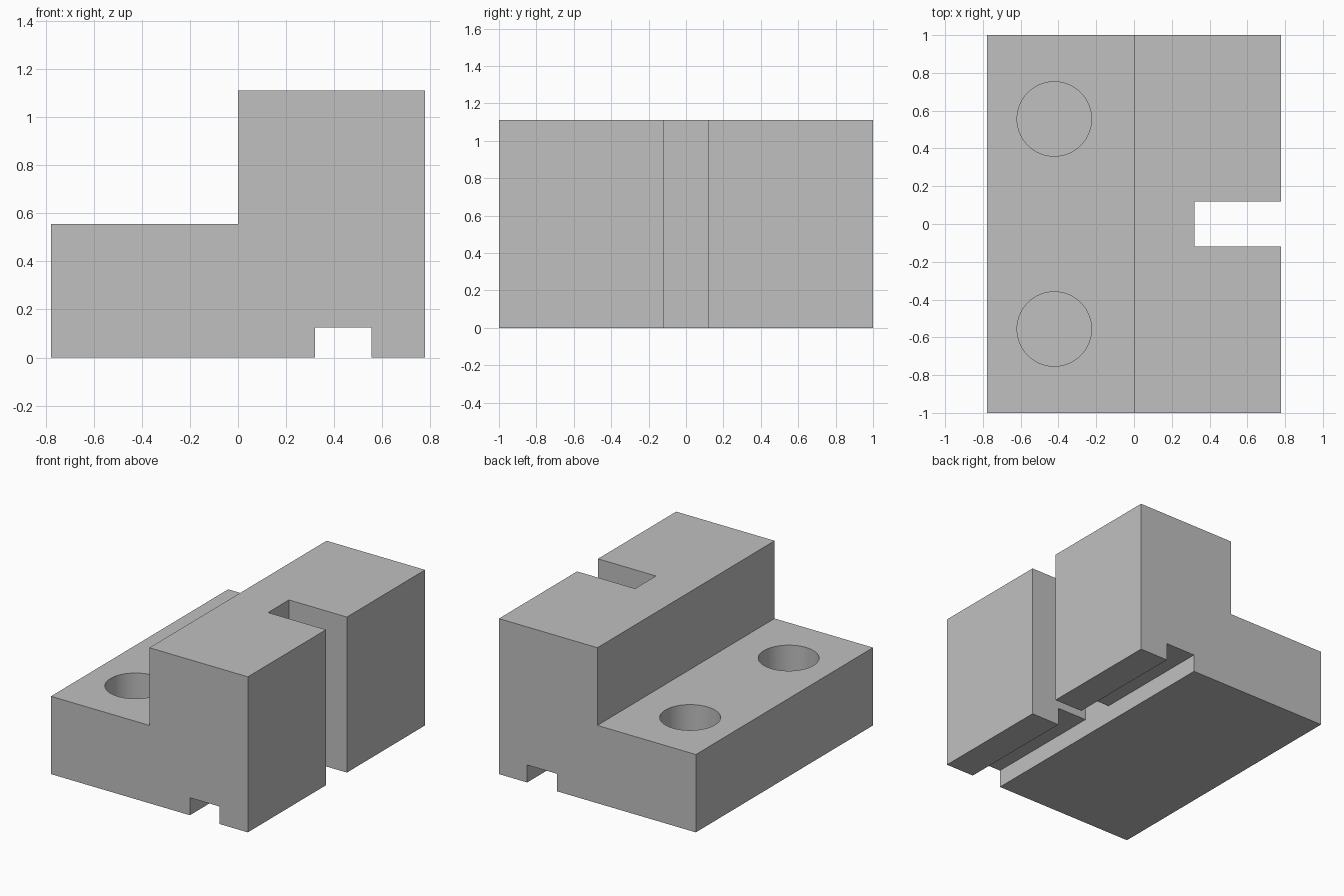
import bpy

old = bpy.data.objects.get("Cube")
if old:
    bpy.data.objects.remove(old, do_unlink=True)

grey = bpy.data.materials.new("plain grey")
grey.use_nodes = True
colour = (0.527, 0.527, 0.527, 1)
grey.diffuse_color = colour
grey.node_tree.nodes["Principled BSDF"].inputs["Base Color"].default_value = colour

HALF_W, HALF_L = 0.778, 1.0
STEP, TOP = 0.556, 1.111
SLOT_X, SLOT_HALF = 0.32, 0.118
GROOVE_END, GROOVE_TOP = 0.555, 0.125
HOLE_X, HOLE_Y, HOLE_R, HOLE_DEPTH = -0.422, 0.556, 0.197, 0.4


def extrude_profile(name, points, y0, y1):
    """Prism with an x-z outline, running along y."""
    n = len(points)
    verts = [(x, y, z) for y in (y0, y1) for x, z in points]
    faces = [tuple(range(n)), tuple(reversed(range(n, 2 * n)))]
    faces += [(i, i + n, (i + 1) % n + n, (i + 1) % n) for i in range(n)]
    mesh = bpy.data.meshes.new(name)
    mesh.from_pydata(verts, [], faces)
    mesh.materials.append(grey)
    obj = bpy.data.objects.new(name, mesh)
    bpy.context.collection.objects.link(obj)
    return obj


def cut(body, cutter):
    """Subtract the cutter from the body and hide it."""
    mod = body.modifiers.new(cutter.name, 'BOOLEAN')
    mod.operation = 'DIFFERENCE'
    mod.solver = 'EXACT'
    mod.object = cutter
    bpy.context.view_layer.objects.active = body
    bpy.ops.object.modifier_apply(modifier=mod.name)
    bpy.data.objects.remove(cutter, do_unlink=True)


# Stepped block with the groove along its underside
outline = [(-HALF_W, 0), (SLOT_X, 0), (SLOT_X, GROOVE_TOP),
           (GROOVE_END, GROOVE_TOP), (GROOVE_END, 0), (HALF_W, 0),
           (HALF_W, TOP), (0, TOP), (0, STEP), (-HALF_W, STEP)]
block = extrude_profile("stepped_block", outline, -HALF_L, HALF_L)

# Full-height slot in the tall side
slot = extrude_profile("slot_cutter",
                       [(SLOT_X, -0.2), (1, -0.2), (1, 1.4), (SLOT_X, 1.4)],
                       -SLOT_HALF, SLOT_HALF)
cut(block, slot)

# Two blind round holes in the low step
for side in (-1, 1):
    bpy.ops.mesh.primitive_cylinder_add(
        vertices=64, radius=HOLE_R, depth=HOLE_DEPTH * 2,
        location=(HOLE_X, side * HOLE_Y, STEP))
    hole = bpy.context.object
    hole.name = "hole_cutter"
    hole.data.materials.append(grey)
    cut(block, hole)

# Smooth hole walls, crisp edges elsewhere
bpy.ops.object.select_all(action='DESELECT')
block.select_set(True)
bpy.context.view_layer.objects.active = block
bpy.ops.object.shade_smooth_by_angle()
